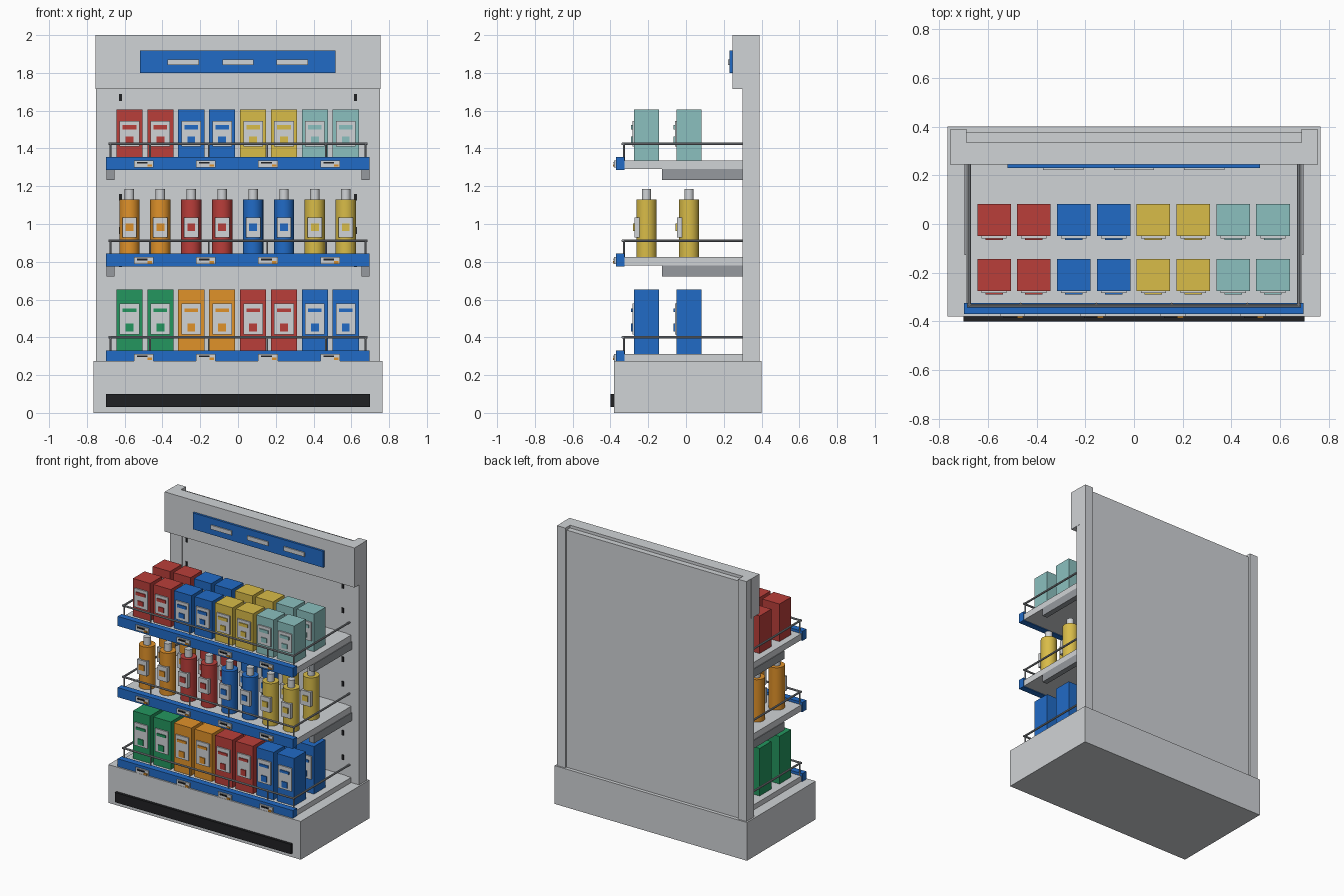
import bpy, bmesh, math
from mathutils import Matrix, Vector

cube = bpy.data.objects.get("Cube")
if cube:
    bpy.data.objects.remove(cube, do_unlink=True)


# Materials, from 0-255 display colours
def material(name, *rgb):
    def linear(v):
        v /= 255
        return v / 12.92 if v < 0.04 else ((v + 0.055) / 1.055) ** 2.4
    mat = bpy.data.materials.new(name)
    colour = [linear(v) for v in rgb] + [1]
    mat.use_nodes = True
    mat.diffuse_color = colour
    bsdf = next(n for n in mat.node_tree.nodes if n.type == "BSDF_PRINCIPLED")
    bsdf.inputs["Base Color"].default_value = colour
    return mat


GREY = material("light grey", 208, 211, 214)
STEEL = material("steel grey", 150, 154, 159)
DARK = material("near black", 32, 33, 36)
RED = material("red", 186, 62, 58)
BLUE = material("blue", 33, 107, 198)
YELLOW = material("yellow", 217, 188, 72)
TEAL = material("teal", 139, 192, 191)
GREEN = material("green", 36, 150, 95)
ORANGE = material("orange", 224, 146, 42)


class Part:
    """Collects solids of several colours into one object."""

    def __init__(self, name):
        self.name, self.bm, self.mats = name, bmesh.new(), []

    def paint(self, verts, mat):
        if mat not in self.mats:
            self.mats.append(mat)
        for face in {f for v in verts for f in v.link_faces}:
            face.material_index = self.mats.index(mat)

    def box(self, mat, x, y, z):
        lo, hi = Vector((x[0], y[0], z[0])), Vector((x[1], y[1], z[1]))
        m = Matrix.Translation((lo + hi) / 2) @ Matrix.Diagonal((*(hi - lo), 1))
        self.paint(bmesh.ops.create_cube(self.bm, size=1, matrix=m)["verts"], mat)

    def tube(self, mat, a, b, radius, sides=8):
        a, b = Vector(a), Vector(b)
        turn = (b - a).to_track_quat("Z", "Y").to_matrix().to_4x4()
        made = bmesh.ops.create_cone(
            self.bm, cap_ends=True, segments=sides, radius1=radius, radius2=radius,
            depth=(b - a).length, matrix=Matrix.Translation((a + b) / 2) @ turn)
        self.paint(made["verts"], mat)

    def finish(self, smooth=False):
        mesh = bpy.data.meshes.new(self.name)
        self.bm.to_mesh(mesh)
        self.bm.free()
        for mat in self.mats:
            mesh.materials.append(mat)
        obj = bpy.data.objects.new(self.name, mesh)
        bpy.context.collection.objects.link(obj)
        if smooth:
            bpy.ops.object.select_all(action="DESELECT")
            obj.select_set(True)
            bpy.context.view_layer.objects.active = obj
            bpy.ops.object.shade_smooth_by_angle(angle=math.radians(35))
        return obj


def around(c, half):
    return (c - half, c + half)


def single(name, mat, x, y, z):
    part = Part(name)
    part.box(mat, x, y, z)
    part.finish()


# Cabinet: base, kick plate, back panel, header
single("base", GREY, (-0.765, 0.765), (-0.38, 0.40), (0, 0.275))
single("kick_plate", DARK, (-0.7, 0.7), (-0.4, -0.38), (0.03, 0.1))
single("back_panel", GREY, (-0.69, 0.69), (0.305, 0.375), (0.275, 1.98))
single("header", GREY, (-0.755, 0.755), (0.245, 0.335), (1.715, 2))

# Uprights with inner strips and slots
for side, name in ((-1, "right"), (1, "left")):
    post = Part(name + "_upright")
    post.box(GREY, around(side * 0.72, 0.033), (0.30, 0.39), (0.275, 2))
    post.box(GREY, around(side * 0.672, 0.017), (0.30, 0.31), (0.275, 1.695))
    post.finish()
    slots = Part(name + "_slots")
    for i in range(8):
        slots.box(DARK, around(side * 0.622, 0.007), (0.299, 0.307),
                  around(1.67 - 0.176 * i, 0.018))
    slots.finish()

# Header sign with three blank bars
sign = Part("header_sign")
sign.box(BLUE, (-0.52, 0.517), (0.23, 0.246), (1.8, 1.918))
for x in (-0.29, 0, 0.288):
    sign.box(GREY, around(x, 0.083), (0.222, 0.231), (1.842, 1.872))
sign.finish()


def shelf(name, top, brackets):
    board = Part(name + "_shelf")
    board.box(GREY, (-0.69, 0.69), (-0.33, 0.306), (top - 0.045, top))
    if brackets:
        for s in (-1, 1):
            board.box(STEEL, around(s * 0.675, 0.02), (-0.127, 0.306),
                      (top - 0.103, top - 0.045))
    board.finish()

    # Price rail with ticket holders
    rail = Part(name + "_price_rail")
    rail.box(BLUE, (-0.698, 0.695), (-0.37, -0.325), (top - 0.05, top + 0.019))
    for i in range(4):
        x, z = -0.499 + 0.329 * i, top - 0.018
        rail.box(GREY, around(x, 0.052), (-0.38, -0.369), around(z, 0.018))
        rail.box(DARK, around(x - 0.008, 0.028), (-0.385, -0.379), around(z + 0.006, 0.005))
        rail.box(ORANGE, around(x + 0.032, 0.012), (-0.387, -0.379), around(z - 0.008, 0.006))
    rail.finish()

    # Wire guard rail
    guard, z = Part(name + "_guard_rail"), top + 0.088
    guard.tube(STEEL, (-0.685, -0.335, z), (0.685, -0.335, z), 0.007)
    for s in (-1, 1):
        guard.tube(STEEL, (s * 0.677, -0.34, z), (s * 0.677, 0.306, z), 0.007)
    for x in (-0.675, -0.465, -0.155, 0.155, 0.465, 0.675):
        guard.tube(STEEL, (x, -0.328, top - 0.01), (x, -0.328, z), 0.005)
    guard.finish(smooth=True)


def carton(name, mat, x, y, z, height, label, bar, square):
    part = Part(name)
    part.box(mat, around(x, 0.069), around(y, 0.066), (z, z + height))
    front = y - 0.066
    part.box(GREY, around(x, 0.052), (front - 0.009, front + 0.001), (z + label[0], z + label[1]))
    for half, span in ((0.036, bar), (0.021, square)):
        part.box(mat, around(x, half), (front - 0.015, front - 0.008), (z + span[0], z + span[1]))
    part.finish()


def bottle(name, mat, x, y, z):
    part = Part(name)
    part.tube(mat, (x, y, z), (x, y, z + 0.305), 0.054, 24)
    part.tube(GREY, (x, y, z + 0.3), (x, y, z + 0.36), 0.025, 20)
    part.box(GREY, around(x, 0.038), (y - 0.064, y - 0.035), (z + 0.105, z + 0.21))
    part.box(mat, around(x, 0.021), (y - 0.071, y - 0.063), (z + 0.14, z + 0.178))
    part.finish(smooth=True)


# Shelves and their stock, two rows of eight on each
LOW, MID, HIGH = 0.312, 0.824, 1.336
shelf("lower", LOW, False)
shelf("middle", MID, True)
shelf("upper", HIGH, True)
for row, y in (("front", -0.209), ("rear", 0.016)):
    for i in range(8):
        x, pair, tag = (i - 3.5) * 0.1636 - 0.002, i // 2, f"{row}_{i + 1}"
        carton("tall_carton_" + tag, (GREEN, ORANGE, RED, BLUE)[pair], x, y, LOW, 0.342,
               (0.103, 0.268), (0.222, 0.24), (0.118, 0.16))
        bottle("bottle_" + tag, (ORANGE, RED, BLUE, YELLOW)[pair], x, y, MID)
        carton("short_carton_" + tag, (RED, BLUE, YELLOW, TEAL)[pair], x, y, HIGH, 0.27,
               (0.074, 0.208), (0.165, 0.187), (0.095, 0.128))
